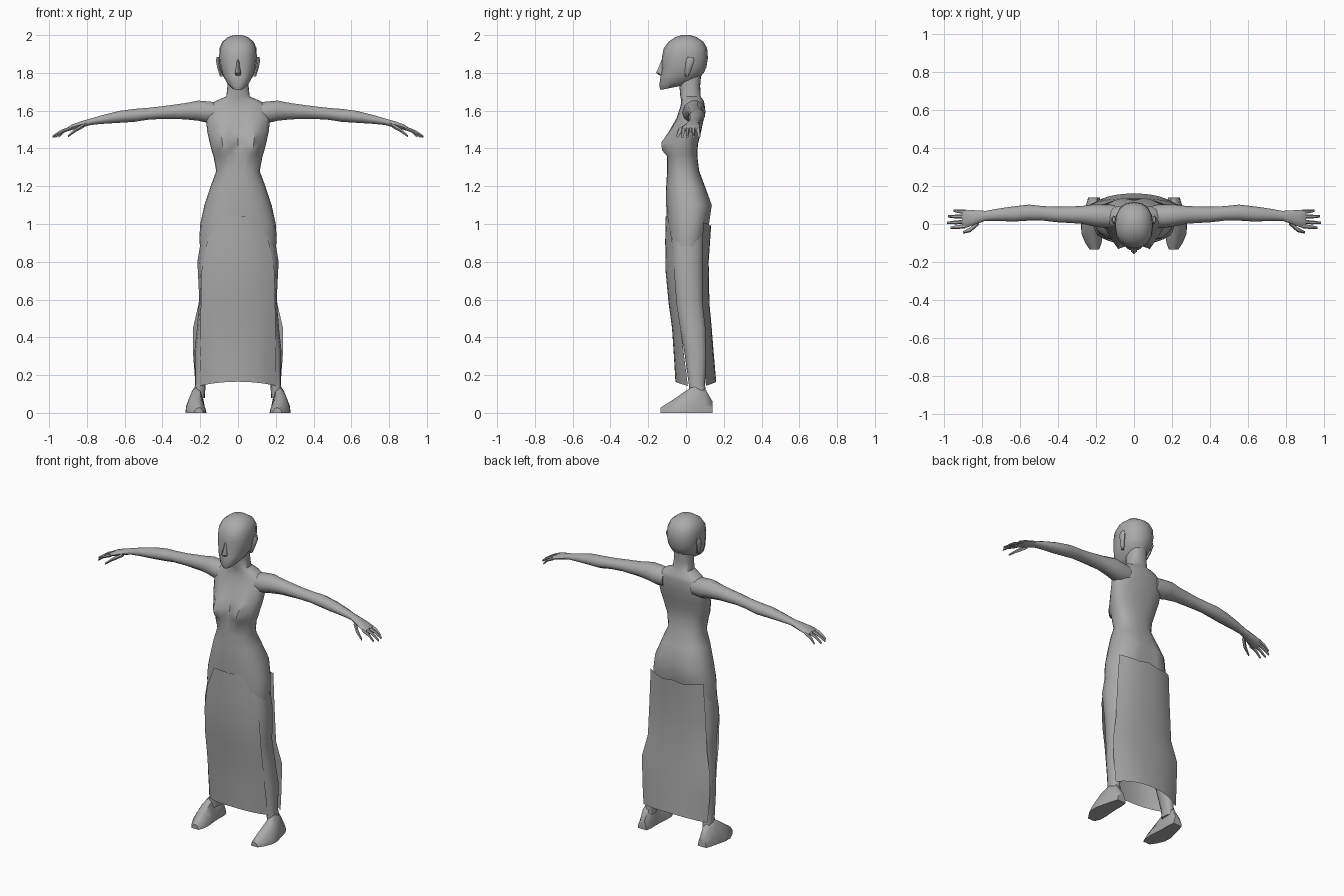
import bpy, bmesh, math
from mathutils import Vector

grey = bpy.data.materials.new("soft grey")
grey.diffuse_color = (0.4, 0.4, 0.4, 1)


def finish(name, bm, mirror=False, angle=50):
    if mirror:
        geo = bmesh.ops.duplicate(bm, geom=bm.verts[:] + bm.edges[:] + bm.faces[:])["geom"]
        copies = [g for g in geo if isinstance(g, bmesh.types.BMVert)]
        for v in copies:
            v.co.x *= -1
        bmesh.ops.reverse_faces(bm, faces=[g for g in geo if isinstance(g, bmesh.types.BMFace)])
    me = bpy.data.meshes.new(name)
    bm.to_mesh(me)
    bm.free()
    me.materials.append(grey)
    ob = bpy.data.objects.new(name, me)
    bpy.context.collection.objects.link(ob)
    bpy.ops.object.select_all(action="DESELECT")
    ob.select_set(True)
    bpy.context.view_layer.objects.active = ob
    bpy.ops.object.shade_smooth_by_angle(angle=math.radians(angle))
    return ob


def loft(bm, rings):
    """Skin closed rings of points and cap both ends."""
    rows = [[bm.verts.new(p) for p in r] for r in rings]
    n = len(rows[0])
    faces = [bm.faces.new((a[i], a[(i + 1) % n], b[(i + 1) % n], b[i]))
             for a, b in zip(rows, rows[1:]) for i in range(n)]
    faces += [bm.faces.new(rows[0][::-1]), bm.faces.new(rows[-1])]
    bmesh.ops.recalc_face_normals(bm, faces=faces)


def spow(v, e):
    return math.copysign(abs(v) ** e, v)


def level(z, hw, yf, yb, cx=0, n=16, e=0.85, tilt=0):
    """Horizontal section from front yf to back yb."""
    cy, d, pts = (yf + yb) / 2, (yb - yf) / 2, []
    for i in range(n):
        t = 2 * math.pi * (i + 0.5 * (n < 12)) / n
        y = cy + d * spow(math.sin(t), e)
        pts.append(Vector((cx + hw * spow(math.cos(t), e), y, z + tilt * (y - cy))))
    return pts


def upright(x, yc, zc, ry, rz, n=8):
    """Section across an arm or finger."""
    return [Vector((x, yc + ry * math.cos(2 * math.pi * i / n),
                    zc + rz * math.sin(2 * math.pi * i / n))) for i in range(n)]


# Torso and neck, with the bust pushed out of the front
bm = bmesh.new()
rows = [(.82, .195, -.085, .10), (.92, .205, -.095, .11), (1.0, .20, -.10, .125), (1.1, .178, -.105, .14),
        (1.2, .145, -.105, .10), (1.28, .115, -.10, .07), (1.36, .13, -.098, .06),
        (1.39, .14, -.085, .06), (1.43, .15, -.08, .065), (1.49, .163, -.07, .08),
        (1.56, .17, -.05, .095), (1.62, .16, -.03, .10), (1.65, .12, -.025, .095),
        (1.675, .062, -.03, .078), (1.73, .056, -.035, .075), (1.79, .055, -.04, .08)]
bust = {1.36: .01, 1.39: .05, 1.43: .062, 1.49: .03}
rings = [level(*r, n=24) for r in rows]
for r, ring in zip(rows, rings):
    for p in ring:
        if p.y < 0:
            p.y -= bust.get(r[0], 0) * math.exp(-((abs(p.x) - .075) / .042) ** 2)
        elif r[0] in (.92, 1.0, 1.1) and abs(p.x) < .02:
            p.y -= .015
loft(bm, rings)
finish("torso", bm)

# Head: tilted jaw sections rising to the crown
bm = bmesh.new()
loft(bm, [level(1.728, .035, -.135, .05, tilt=.2),
          level(1.755, .062, -.142, .075, tilt=.2),
          level(1.79, .083, -.135, .095, tilt=.1),
          level(1.83, .095, -.128, .108),
          level(1.88, .10, -.128, .116),
          level(1.93, .098, -.118, .112),
          level(1.965, .083, -.092, .092),
          level(1.99, .052, -.055, .055),
          level(2.0, .02, -.02, .02)])
finish("head", bm)

# Nose
bm = bmesh.new()
loft(bm, [level(1.785, .014, -.138, -.10, n=6), level(1.80, .018, -.158, -.10, n=6),
          level(1.835, .010, -.142, -.10, n=6), level(1.87, .008, -.129, -.10, n=6)])
finish("nose", bm)

# Ears
bm = bmesh.new()
loft(bm, [level(1.78, .008, -.005, .012, .088, 6), level(1.82, .010, -.005, .03, .099, 6),
          level(1.865, .013, 0, .045, .106, 6), level(1.885, .007, .01, .04, .106, 6)])
finish("ears", bm, True)

# Arms, continuing into the palms
bm = bmesh.new()
arm = [(.10, .04, 1.59, .06, .055), (.16, .042, 1.592, .062, .06), (.21, .045, 1.60, .058, .056),
       (.28, .048, 1.597, .046, .045), (.40, .05, 1.59, .041, .035), (.48, .056, 1.583, .038, .033),
       (.55, .06, 1.575, .042, .036), (.63, .053, 1.567, .04, .033), (.72, .048, 1.553, .032, .024),
       (.78, .043, 1.541, .026, .018), (.83, .036, 1.527, .036, .018), (.88, .028, 1.512, .047, .015),
       (.905, .026, 1.50, .044, .01)]
loft(bm, [upright(*r, n=10) for r in arm])
finish("arms", bm, True)

# Fingers and thumbs
bm = bmesh.new()
for y0, y1, tip in ((.064, .070, .95), (.038, .040, .978), (.011, .006, .982), (-.012, -.02, .965)):
    loft(bm, [upright(.885, y0, 1.508, .011, .010, 6),
              upright(.5 * (.895 + tip), (y0 + y1) / 2, 1.49, .010, .009, 6),
              upright(tip, y1, 1.462, .006, .007, 6)])
loft(bm, [upright(.815, .01, 1.522, .014, .013, 6), upright(.86, -.03, 1.497, .013, .012, 6),
          upright(.90, -.045, 1.465, .006, .007, 6)])
finish("fingers", bm, True)

# Legs
bm = bmesh.new()
loft(bm, [level(.95, .09, -.08, .10, .10, 12), level(.8, .105, -.085, .10, .11, 12),
          level(.6, .082, -.065, .10, .123, 12), level(.45, .065, -.035, .11, .152, 12),
          level(.33, .052, -.01, .112, .178, 12), level(.15, .028, .015, .10, .20, 12),
          level(.08, .03, .02, .11, .205, 12)])
finish("legs", bm, True)

# Feet: sections from toe to heel, wide at the sole
bm = bmesh.new()
foot = [(-.135, .208, .024, .028), (-.10, .213, .043, .05), (-.05, .222, .055, .082),
        (.0, .225, .053, .118), (.05, .22, .045, .148), (.10, .213, .04, .13), (.14, .21, .03, .06)]
loft(bm, [[Vector((cx + sx * w, y, z * h)) for sx, z in
           ((-1, 0), (1, 0), (.95, .3), (.5, .8), (0, 1), (-.5, .9), (-.9, .3))]
          for y, cx, w, h in foot])
finish("feet", bm, True)


def panel(name, rows, crown, flip, cols=10):
    """Curved cloth sheet; rows hold z, half width, middle y and edge y."""
    bm = bmesh.new()
    grid = []
    for k, (z, hw, ym, ye) in enumerate(rows):
        line = []
        for i in range(cols + 1):
            u = 2 * i / cols - 1
            dz = crown(k, abs(u))
            line.append(bm.verts.new((u * hw, ym + (ye - ym) * abs(u) ** 2.5, z + dz)))
        grid.append(line)
    for a, b in zip(grid, grid[1:]):
        for i in range(cols):
            f = bm.faces.new((a[i], b[i], b[i + 1], a[i + 1]))
            if flip:
                f.normal_flip()
    finish(name, bm)


# Skirt front and back cloths, open at the sides
front = [(1.04, .10, -.109, -.096), (.9, .165, -.110, -.072), (.75, .193, -.108, -.06),
         (.58, .197, -.092, -.048), (.45, .198, -.074, -.028), (.3, .20, -.064, -.01),
         (.165, .205, -.056, .01)]
back = [(1.0, .185, .134, .09), (.8, .197, .120, .085), (.58, .208, .124, .085),
        (.45, .238, .136, .10), (.3, .237, .148, .10), (.165, .225, .16, .105)]
panel("skirt_front", front, lambda k, u: -.022 * u * u if k == 6 else 0, False)
panel("skirt_back", back,
      lambda k, u: -.022 * u * u if k == 5 else (.03 * abs(u - .4) - .01 if k == 0 else 0), True)
